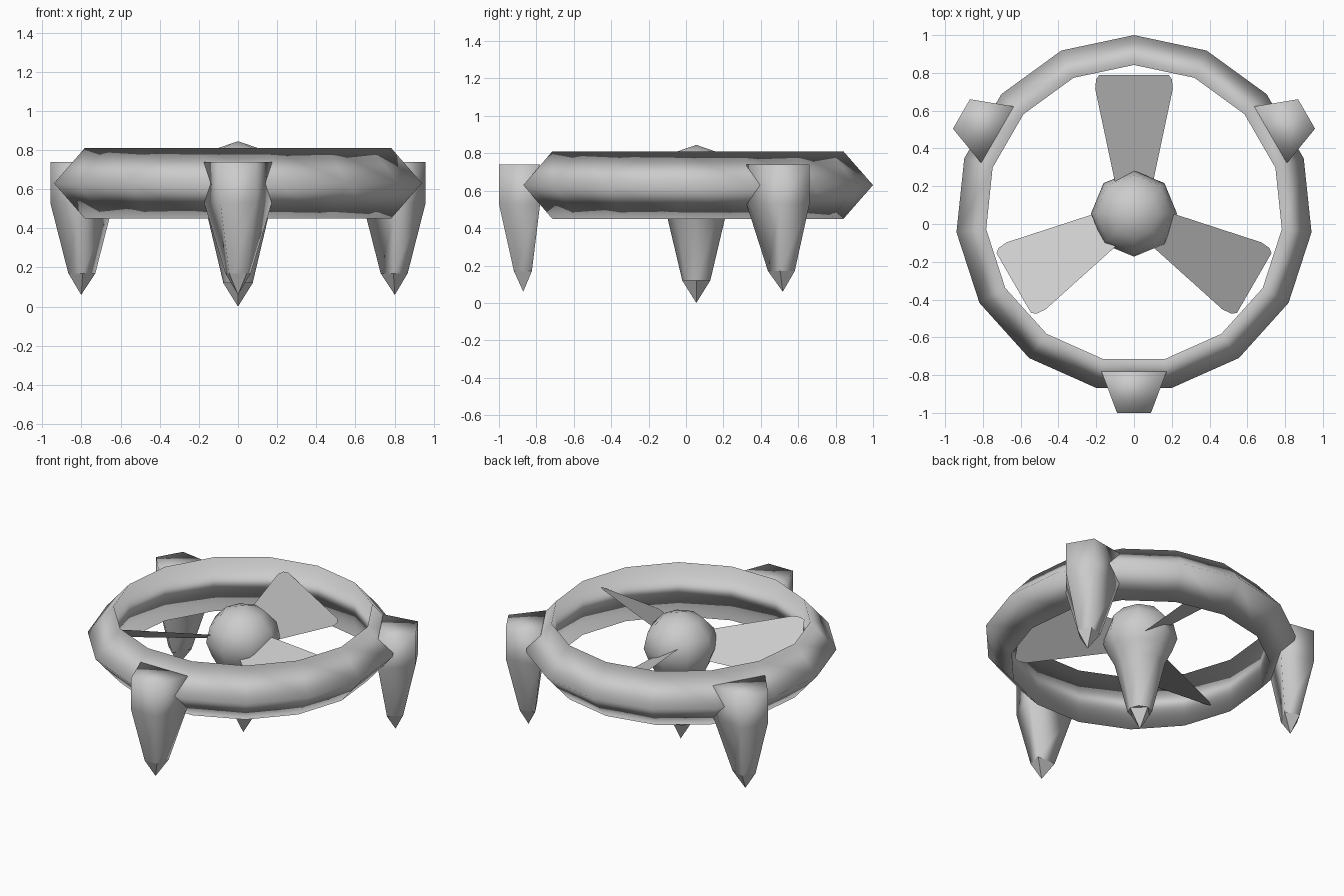
import bpy, bmesh, math
from mathutils import Matrix, Vector

cube = bpy.data.objects.get("Cube")
if cube:
    bpy.data.objects.remove(cube, do_unlink=True)

grey = bpy.data.materials.new("plain_grey")
grey.use_nodes = True
grey.diffuse_color = (0.6, 0.6, 0.6, 1)
grey.node_tree.nodes["Principled BSDF"].inputs["Base Color"].default_value = (0.6, 0.6, 0.6, 1)

AXIS = Matrix.Translation((0, 0.055, 0))   # vertical axis of the rotor


def finish(name, bm, matrix=AXIS):
    bmesh.ops.recalc_face_normals(bm, faces=bm.faces)
    bm.transform(matrix)
    mesh = bpy.data.meshes.new(name)
    bm.to_mesh(mesh)
    bm.free()
    mesh.materials.append(grey)
    obj = bpy.data.objects.new(name, mesh)
    bpy.context.collection.objects.link(obj)
    return obj


def loft(bm, sections, top=None, tip=None, flat_tip=True):
    """Skin a stack of equal outlines; end points close it to a point."""
    rows = [[bm.verts.new(p) for p in s] for s in sections]
    n = len(rows[0])
    for a, b in zip(rows, rows[1:]):
        for i in range(n):
            j = (i + 1) % n
            bm.faces.new((a[i], a[j], b[j], b[i])).smooth = True
    for row, point, smooth in ((rows[0], top, True), (rows[-1], tip, not flat_tip)):
        if point is None:
            bm.faces.new(row).smooth = smooth
        else:
            v = bm.verts.new(point)
            for i in range(n):
                bm.faces.new((row[i], row[(i + 1) % n], v)).smooth = smooth


def circle(radius, z, sides):
    return [Vector((radius * math.sin(math.tau * i / sides),
                    radius * math.cos(math.tau * i / sides), z)) for i in range(sides)]


# Ring: triangular section swept around fifteen sides
bm = bmesh.new()
section = [(0.945, 0.63), (0.787, 0.81), (0.787, 0.45)]
loops = [[bm.verts.new(v) for v in circle(r, z, 15)] for r, z in section]
for k in range(3):
    a, b = loops[k], loops[(k + 1) % 3]
    for i in range(15):
        j = (i + 1) % 15
        bm.faces.new((a[i], a[j], b[j], b[i])).smooth = True
finish("outer_ring", bm)

# Hub: rounded top running into a tapered spike
bm = bmesh.new()
hub = [(0.13, 0.80), (0.205, 0.72), (0.228, 0.617), (0.195, 0.53), (0.153, 0.45), (0.075, 0.12)]
loft(bm, [circle(r, z, 8) for r, z in hub], top=(0, 0, 0.845))
finish("hub", bm)

# Faceted point below the hub
bm = bmesh.new()
loft(bm, [circle(0.075, 0.12, 4)], tip=(0, 0, 0))
for f in bm.faces:
    f.smooth = False
finish("hub_tip", bm)

# Blades: thin pitched paddles with clipped corners
half = [(0.10, 0.10), (0.237, 0.66), (0.232, 0.71), (0.212, 0.735)]
outline = half + [(-x, y) for x, y in reversed(half)]
for k in range(3):
    bm = bmesh.new()
    bm.faces.new([bm.verts.new((x, y, 0)) for x, y in outline])
    turn = Matrix.Rotation(math.tau * k / 3, 4, 'Z')
    pitch = Matrix.Rotation(math.radians(30), 4, 'Y')
    blade = finish(f"blade_{k + 1}", bm, AXIS @ Matrix.Translation((0, 0, 0.63)) @ turn @ pitch)
    if blade.data.polygons[0].normal.z < 0:
        blade.data.flip_normals()


# Legs: wedge-shaped posts tapering to a faceted point
def wedge(inner_w, inner_y, outer_w, outer_y, z):
    return [(-inner_w, inner_y, z), (inner_w, inner_y, z),
            (outer_w, outer_y, z), (-outer_w, outer_y, z)]


for k, name in enumerate(("front_leg", "back_left_leg", "back_right_leg")):
    bm = bmesh.new()
    loft(bm, [wedge(0.173, -0.835, 0.09, -1.055, 0.74),
              wedge(0.173, -0.835, 0.09, -1.055, 0.53),
              wedge(0.065, -0.879, 0.045, -0.975, 0.17)], tip=(0, -0.925, 0.06))
    finish(name, bm, AXIS @ Matrix.Rotation(math.tau * k / 3, 4, 'Z'))
